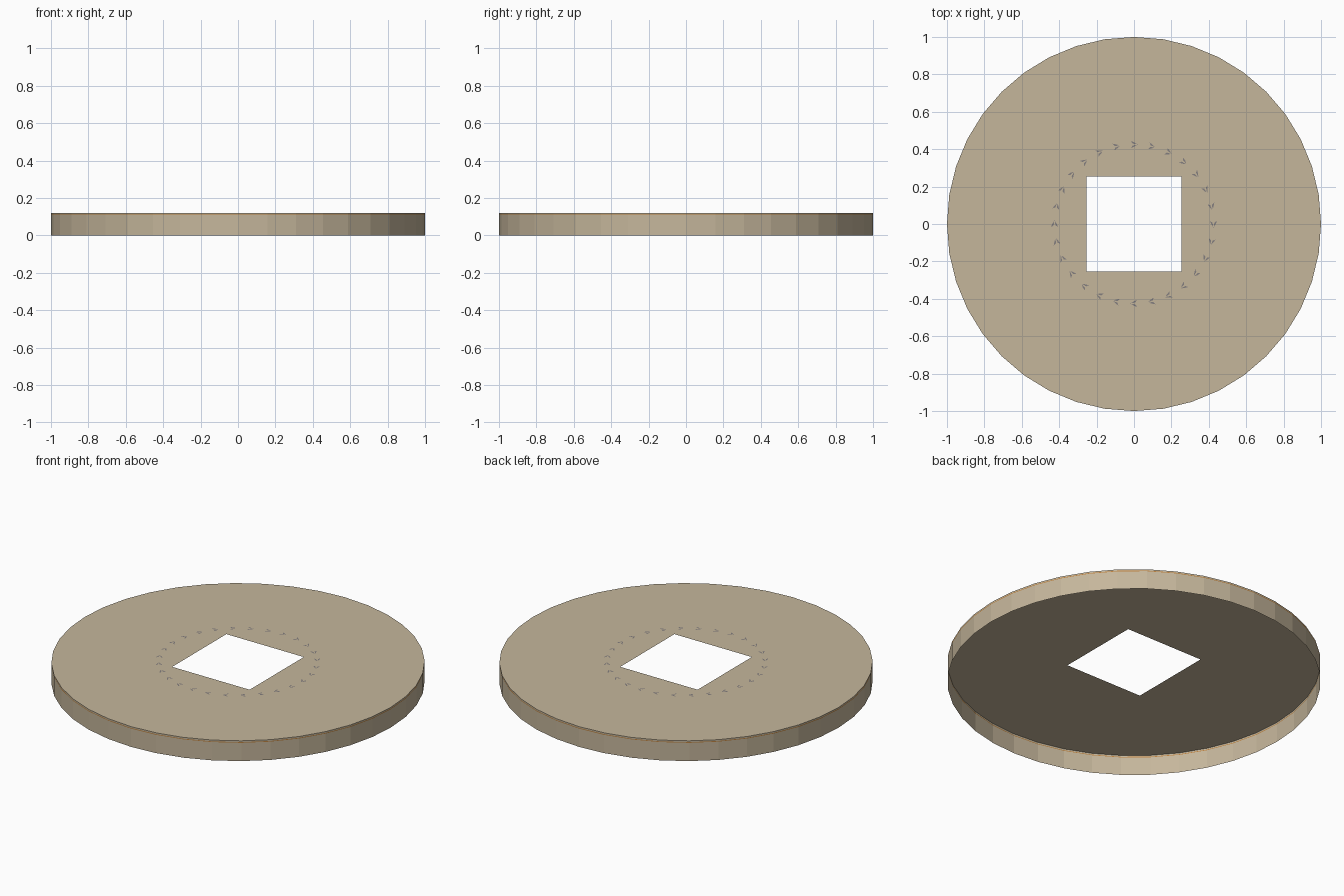
import bpy, bmesh, math

if "Cube" in bpy.data.objects:
    bpy.data.objects.remove(bpy.data.objects["Cube"])

SIDES, H, HOLE = 40, 0.12, 0.253


def material(name, rgb):
    m = bpy.data.materials.new(name)
    m.diffuse_color = (*rgb, 1)
    m.use_nodes = True
    m.node_tree.nodes["Principled BSDF"].inputs["Base Color"].default_value = m.diffuse_color
    return m


tan = material("tan", (0.56, 0.47, 0.33))
orange = material("orange_trim", (0.5, 0.22, 0.05))
grey = material("grey_mark", (0.23, 0.21, 0.21))


def finish(name, bm, mats):
    me = bpy.data.meshes.new(name)
    bm.to_mesh(me)
    bm.free()
    for m in mats:
        me.materials.append(m)
    ob = bpy.data.objects.new(name, me)
    bpy.context.collection.objects.link(ob)
    return ob


def ring(bm, z):
    return [bm.verts.new((math.cos(2 * math.pi * i / SIDES),
                          math.sin(2 * math.pi * i / SIDES), z)) for i in range(SIDES)]


# Rim wall: open sheet with a thin orange line just under the top edge
bm = bmesh.new()
rings = [ring(bm, z) for z in (0, 0.108, 0.112, H)]
for level, (a, b) in enumerate(zip(rings, rings[1:])):
    for i in range(SIDES):
        j = (i + 1) % SIDES
        f = bm.faces.new((a[i], a[j], b[j], b[i]))
        f.material_index = 1 if level == 1 else 0
finish("rim_wall", bm, [tan, orange])

# Top plate with a square hole, open underneath: four sectors
bm = bmesh.new()
outer = ring(bm, H)
corners = [bm.verts.new((x * HOLE, y * HOLE, H))
           for x, y in ((1, 1), (-1, 1), (-1, -1), (1, -1))]
q = SIDES // 4
for k in range(4):
    arc = [outer[(q // 2 + k * q + i) % SIDES] for i in range(q + 1)]
    bm.faces.new(arc + [corners[(k + 1) % 4], corners[k]])
finish("top_plate", bm, [tan])

# Ring of small two-leaf arrow marks pointing clockwise
bm = bmesh.new()
MARKS, R = 28, 0.425
leaf = [(0.018, 0.001), (0.004, 0.010), (-0.016, 0.019), (-0.008, 0.005)]
for k in range(MARKS):
    a = 2 * math.pi * k / MARKS
    c, s = math.cos(a), math.sin(a)
    for side in (1, -1):
        vs = []
        for t, r in leaf:
            rad = R + side * r
            # t runs along the clockwise tangent
            vs.append(bm.verts.new((rad * c + t * s, rad * s - t * c, H + 0.001)))
        f = bm.faces.new(vs)
        f.normal_update()
        if f.normal.z < 0:
            f.normal_flip()
finish("arrow_marks", bm, [grey])
